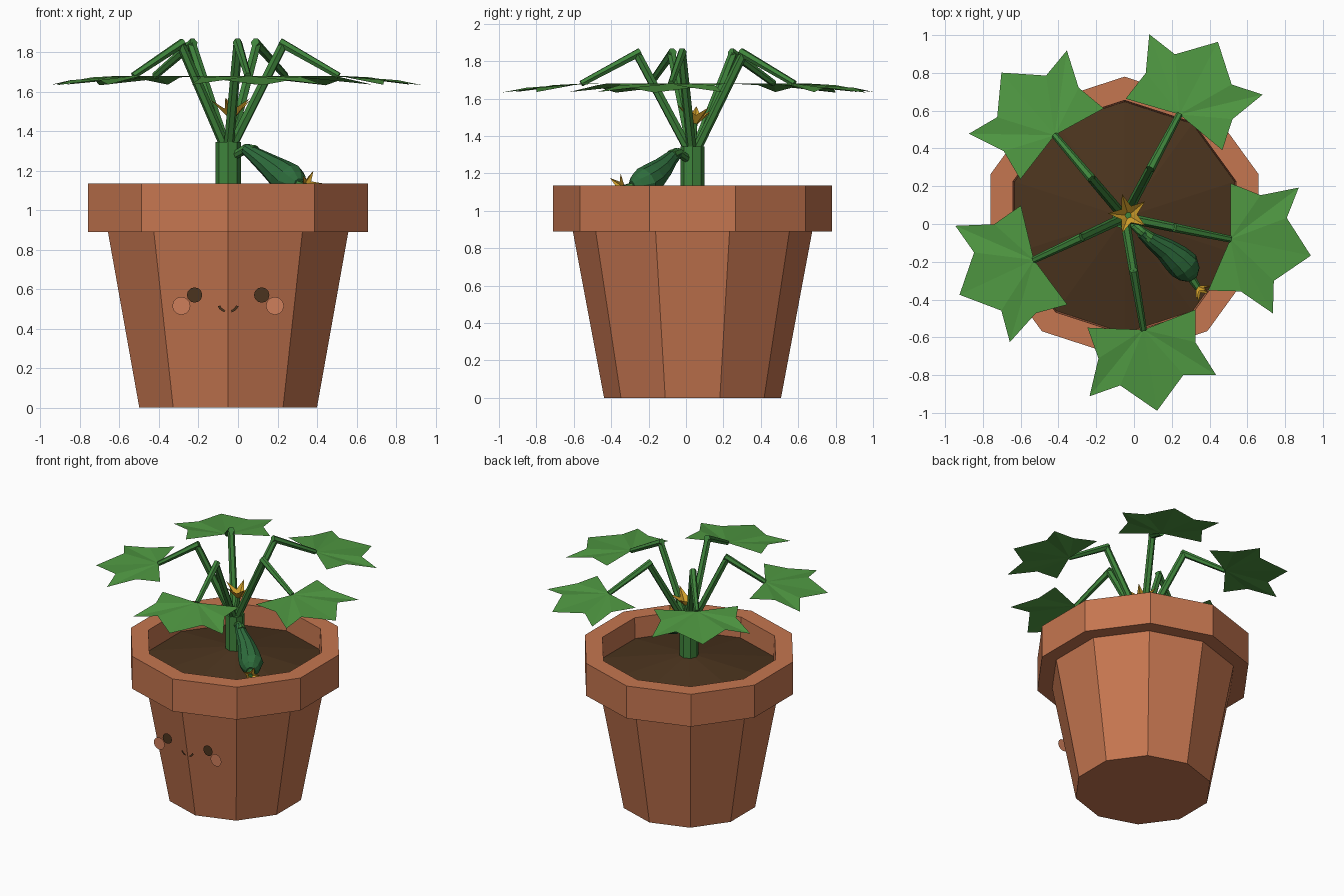
import bpy, bmesh, math
from mathutils import Vector, Matrix

if "Cube" in bpy.data.objects:
    bpy.data.objects.remove(bpy.data.objects["Cube"])


def material(name, rgb):
    m = bpy.data.materials.new(name)
    m.use_nodes = True
    m.diffuse_color = (*rgb, 1)
    bsdf = m.node_tree.nodes["Principled BSDF"]
    bsdf.inputs["Base Color"].default_value = (*rgb, 1)
    bsdf.inputs["Roughness"].default_value = 0.8
    return m


TERRACOTTA = material("terracotta", (0.56, 0.18, 0.08))
BLUSH = material("blush", (0.62, 0.21, 0.105))
SOIL = material("soil brown", (0.07, 0.034, 0.013))
LEAF = material("leaf green", (0.08, 0.32, 0.055))
STEM = material("stem green", (0.05, 0.235, 0.045))
FRUIT = material("fruit green", (0.027, 0.15, 0.045))
YELLOW = material("blossom yellow", (0.68, 0.37, 0.025))

CENTRE = Vector((-0.05, 0.035, 0))


def finish(name, bm, mat, closed=True):
    if closed:
        bmesh.ops.recalc_face_normals(bm, faces=bm.faces[:])
    mesh = bpy.data.meshes.new(name)
    bm.to_mesh(mesh)
    bm.free()
    mesh.materials.append(mat)
    ob = bpy.data.objects.new(name, mesh)
    bpy.context.collection.objects.link(ob)
    return ob


def lathe(name, profile, sides, mat):
    """Turn (radius, height) points around the pot axis, a corner facing front."""
    bm = bmesh.new()
    rings = []
    for r, z in profile:
        if r == 0:
            rings.append([bm.verts.new(CENTRE + Vector((0, 0, z)))] * sides)
            continue
        ring = []
        for i in range(sides):
            a = math.tau * i / sides - math.pi / 2
            ring.append(bm.verts.new(CENTRE + Vector((r * math.cos(a), r * math.sin(a), z))))
        rings.append(ring)
    for low, high in zip(rings, rings[1:]):
        for i in range(sides):
            j = (i + 1) % sides
            corners = list(dict.fromkeys((low[i], low[j], high[j], high[i])))
            bm.faces.new(corners)
    return finish(name, bm, mat)


def tube(name, points, radii, sides, mat):
    """Sweep a many-sided section along a path and cap both ends."""
    points = [Vector(p) for p in points]
    bm = bmesh.new()
    rings = []
    for k, (p, r) in enumerate(zip(points, radii)):
        along = points[min(k + 1, len(points) - 1)] - points[max(k - 1, 0)]
        along.normalize()
        side = along.cross(Vector((0, 0, 1)))
        side = side.normalized() if side.length > 0.01 else Vector((1, 0, 0))
        up = side.cross(along)
        ring = []
        for i in range(sides):
            a = math.tau * i / sides
            ring.append(bm.verts.new(p + r * (math.cos(a) * side + math.sin(a) * up)))
        rings.append(ring)
    for low, high in zip(rings, rings[1:]):
        for i in range(sides):
            j = (i + 1) % sides
            bm.faces.new((low[i], low[j], high[j], high[i]))
    bm.faces.new(rings[0])
    bm.faces.new(rings[-1])
    return finish(name, bm, mat)


def blossom(name, place, direction, radius, depth):
    """Five-pointed open cup facing the given direction."""
    turn = Vector(direction).to_track_quat("Z", "Y").to_matrix()
    bm = bmesh.new()
    heart = bm.verts.new(Vector(place))
    rim = []
    for i in range(10):
        r, h = (radius, depth) if i % 2 == 0 else (radius * 0.42, depth * 0.55)
        a = math.tau * i / 10
        rim.append(bm.verts.new(Vector(place) + turn @ Vector((r * math.cos(a), r * math.sin(a), h))))
    for i in range(10):
        bm.faces.new((heart, rim[i], rim[(i + 1) % 10]))
    return finish(name, bm, YELLOW, closed=False)


def leaf(name, base, angle):
    """Lobed leaf: a fan of faces around the point where the stem joins."""
    half = [(-0.06, 0.29, 0.0), (0.11, 0.26, -0.008), (0.30, 0.34, -0.045), (0.27, 0.17, -0.022)]
    outline = [(u, -v, z) for u, v, z in half] + [(0.435, 0, -0.048)] + half[::-1]
    spin = Matrix.Rotation(angle, 3, "Z")
    bm = bmesh.new()
    heart = bm.verts.new(base)
    edge = [bm.verts.new(base + spin @ Vector(p)) for p in outline]
    for a, b in zip(edge, edge[1:]):
        bm.faces.new((heart, a, b))
    return finish(name, bm, LEAF, closed=False)


def plate(name, x, z, radius, mat):
    """Flat round plate facing the front."""
    bm = bmesh.new()
    place = Matrix.Translation((x, -0.53, z)) @ Matrix.Rotation(math.pi / 2, 4, "X")
    bmesh.ops.create_circle(bm, cap_ends=True, segments=12, radius=radius, matrix=place)
    return finish(name, bm, mat, closed=False)


# Pot and soil
lathe("pot", [(0, 0), (0.473, 0), (0.64, 0.89), (0.745, 0.89), (0.745, 1.135),
              (0.62, 1.135), (0.61, 0.93)], 10, TERRACOTTA)
lathe("soil", [(0.617, 0.98), (0, 1.1)], 10, SOIL)

# Face on the front of the pot
for side, word in ((1, "left"), (-1, "right")):
    plate(word + "_eye", CENTRE.x + side * 0.17, 0.57, 0.039, SOIL)
    plate(word + "_cheek", CENTRE.x + side * 0.237, 0.515, 0.046, BLUSH)
    bm = bmesh.new()
    inner, outer = [], []
    for i in range(4):
        a = math.radians(20 + 17 * i)
        for row, r in ((inner, 0.043), (outer, 0.056)):
            row.append(bm.verts.new((CENTRE.x + side * r * math.cos(a), -0.532,
                                     0.53 - 0.9 * r * math.sin(a))))
    for i in range(3):
        ring = [inner[i], outer[i], outer[i + 1], inner[i + 1]]
        bm.faces.new(ring if side < 0 else ring[::-1])
    finish(word + "_mouth_corner", bm, SOIL, closed=False)

# Stalk
lathe("stalk", [(0, 1.05), (0.065, 1.05), (0.065, 1.345), (0, 1.345)], 8, STEM)

# Bent stems, each carrying a leaf
for i, (x, y) in enumerate([(-0.42, 0.47), (0.24, 0.58), (0.51, -0.08), (0.05, -0.56), (-0.53, -0.19)]):
    out = Vector((x, y, 0)) - CENTRE
    foot = CENTRE + out * 0.04 + Vector((0, 0, 1.33))
    knee = CENTRE + out * 0.5 + Vector((0, 0, 1.84))
    tip = Vector((x, y, 1.68))
    number = str(i + 1)
    tube("lower_stem_" + number, [foot, knee], [0.026, 0.024], 6, STEM)
    tube("upper_stem_" + number, [knee + (knee - tip) * 0.06, tip], [0.024, 0.018], 6, STEM)
    leaf("leaf_" + number, tip, math.atan2(out.y, out.x))

# Top blossom
tube("blossom_stem", [(-0.05, 0.035, 1.33), (-0.03, 0.045, 1.47)], [0.02, 0.018], 6, STEM)
blossom("top_blossom", (-0.03, 0.045, 1.45), (0, 0.1, 1), 0.11, 0.11)

# Fruit resting towards the rim, with its own blossom
tube("fruit_stem", [(-0.03, 0.02, 1.27), (0.04, -0.04, 1.31), (0.085, -0.075, 1.295)],
     [0.022, 0.026, 0.034], 8, STEM)
tube("fruit", [(0.04, -0.045, 1.31), (0.09, -0.085, 1.275), (0.16, -0.13, 1.225), (0.22, -0.18, 1.18),
               (0.265, -0.22, 1.15), (0.295, -0.265, 1.135), (0.31, -0.29, 1.13)],
     [0.03, 0.042, 0.06, 0.078, 0.084, 0.062, 0.03], 10, FRUIT)
tube("fruit_tip", [(0.30, -0.28, 1.13), (0.34, -0.34, 1.12)], [0.024, 0.018], 6, STEM)
blossom("fruit_blossom", (0.33, -0.325, 1.12), (0.6, -0.65, 0.2), 0.07, 0.07)
